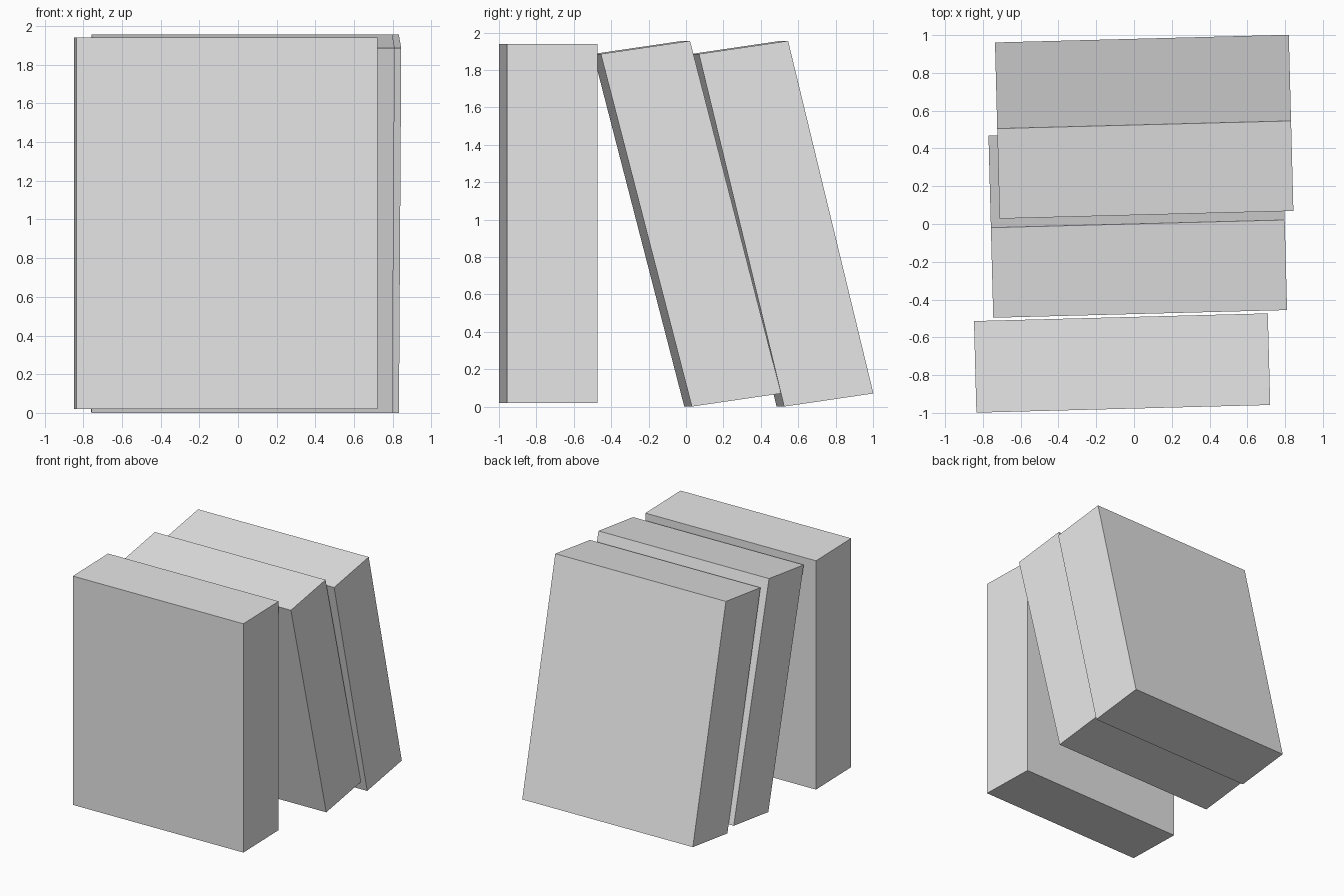
import bpy
import bmesh
from math import radians
from mathutils import Matrix, Vector

cube = bpy.data.objects.get("Cube")
if cube:
    bpy.data.objects.remove(cube, do_unlink=True)

# One plain grey for every block
grey = bpy.data.materials.new("light_grey")
grey.use_nodes = True
colour = (0.8, 0.8, 0.8, 1)
grey.diffuse_color = colour
grey.node_tree.nodes["Principled BSDF"].inputs["Base Color"].default_value = colour

WIDTH = 1.556
TURN = Matrix.Rotation(radians(1.5), 4, "Z")


def add_block(name, centre, depth, rise):
    """Box whose depth and rise edges may lean; each is a (y, z) direction."""
    across = Vector((WIDTH, 0, 0))
    shear = Matrix((across, (0, *depth), (0, *rise))).transposed().to_4x4()
    bm = bmesh.new()
    bmesh.ops.create_cube(bm, size=1, matrix=TURN @ shear)
    mesh = bpy.data.meshes.new(name)
    bm.to_mesh(mesh)
    bm.free()
    mesh.materials.append(grey)
    block = bpy.data.objects.new(name, mesh)
    block.location = centre
    bpy.context.collection.objects.link(block)


# Upright block at the front, two slanted blocks leaning towards it
add_block("upright_book", (-0.063, -0.736, 0.98), (0.485, 0), (0, 1.92))
add_block("middle_leaning_book", (0.02, 0.006, 0.978), (0.477, 0.07), (-0.487, 1.885))
add_block("back_leaning_book", (0.054, 0.515, 0.978), (0.477, 0.07), (-0.456, 1.885))
